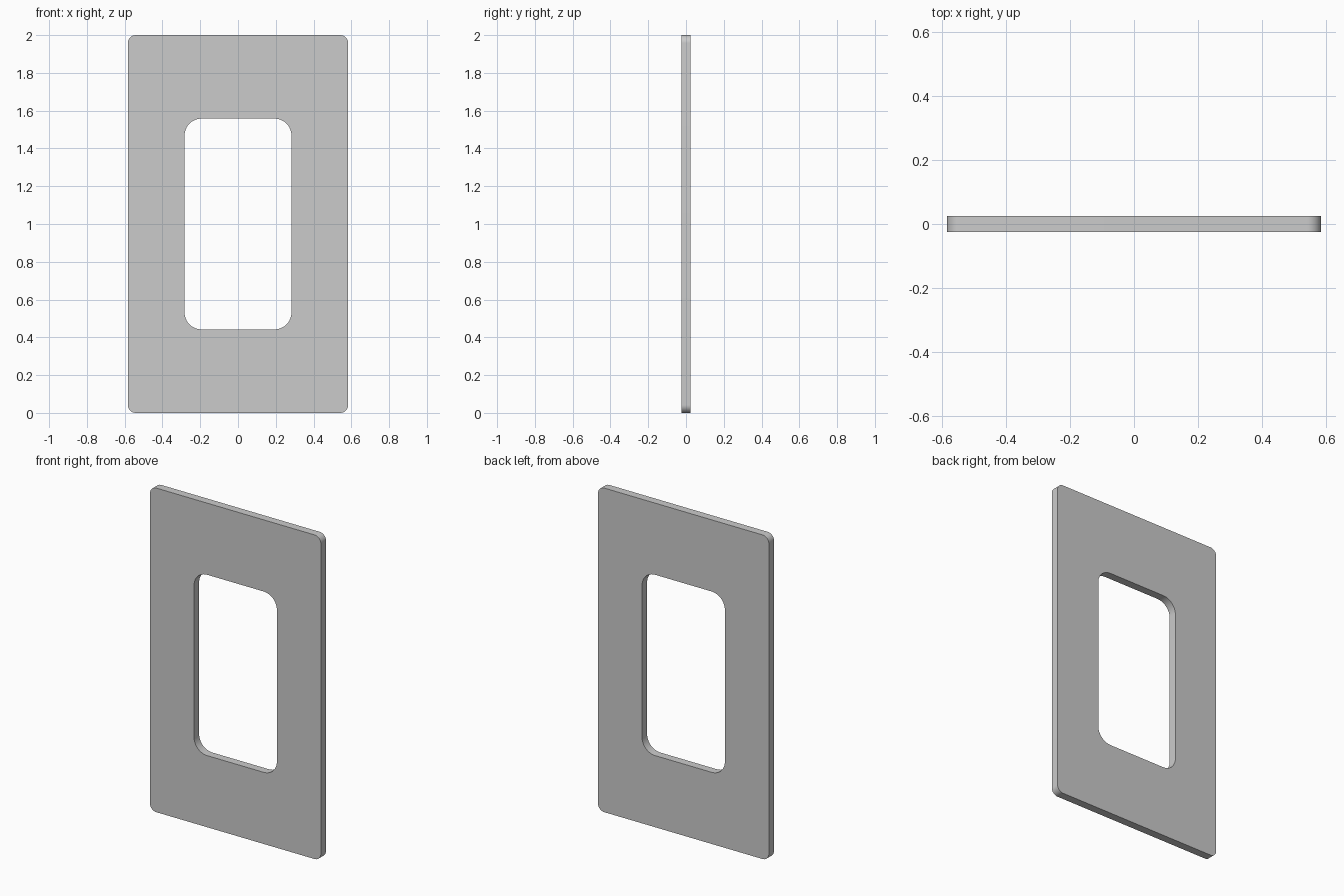
import bpy, bmesh
from math import sin, cos, pi

if "Cube" in bpy.data.objects:
    bpy.data.objects.remove(bpy.data.objects["Cube"])

SEG = 12          # segments per rounded corner
HALF_T = 0.025    # half thickness of the plate


def rounded_rect(half_w, half_h, r, zc=1.0):
    """Counter-clockwise (x, z) outline of a rounded rectangle."""
    pts = []
    for i, (sx, sz) in enumerate([(1, 1), (-1, 1), (-1, -1), (1, -1)]):
        for k in range(SEG + 1):
            a = (i + k / SEG) * pi / 2
            pts.append((sx * (half_w - r) + r * cos(a),
                        zc + sz * (half_h - r) + r * sin(a)))
    return pts


# Outer edge and window opening share a point count, so they bridge with quads
outer = rounded_rect(0.583, 1.0, 0.042)
inner = rounded_rect(0.283, 0.558, 0.09)

bm = bmesh.new()
rings = [[bm.verts.new((x, y, z)) for x, z in outline]
         for outline, y in ((outer, -HALF_T), (outer, HALF_T),
                            (inner, HALF_T), (inner, -HALF_T))]

# Outer rim, back face, opening rim, front face
for a, b in zip(rings, rings[1:] + rings[:1]):
    n = len(a)
    for i in range(n):
        j = (i + 1) % n
        bm.faces.new((a[i], a[j], b[j], b[i]))
bmesh.ops.recalc_face_normals(bm, faces=bm.faces)

mesh = bpy.data.meshes.new("cover_plate")
bm.to_mesh(mesh)
bm.free()
plate = bpy.data.objects.new("cover_plate", mesh)
bpy.context.collection.objects.link(plate)

# Smooth corners with crisp front and back edges
bpy.context.view_layer.objects.active = plate
plate.select_set(True)
bpy.ops.object.shade_smooth_by_angle()
